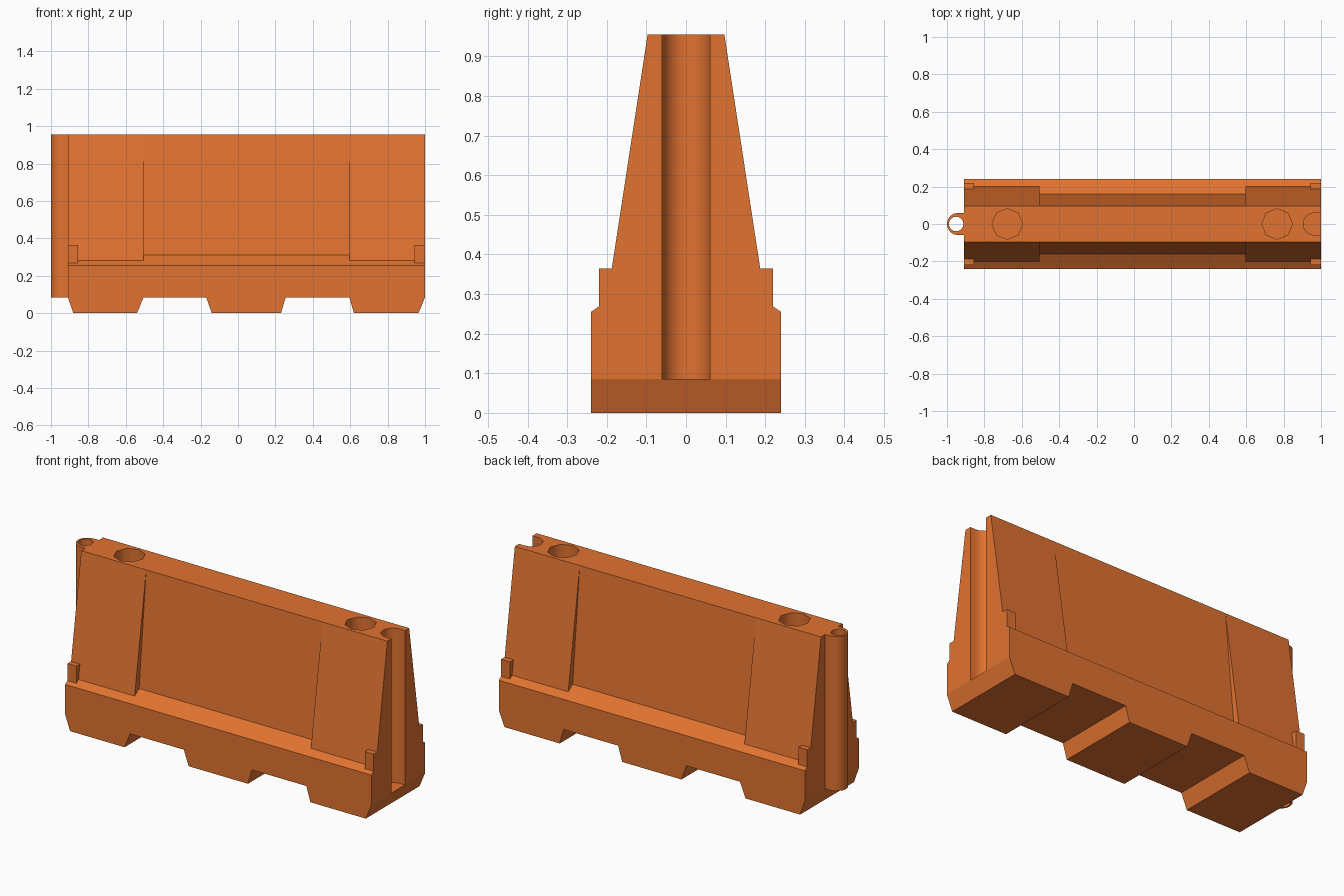
import bpy, bmesh, math

if "Cube" in bpy.data.objects:
    bpy.data.objects.remove(bpy.data.objects["Cube"])

orange = bpy.data.materials.new("barrier orange")
orange.diffuse_color = (0.75, 0.17, 0.03, 1)
orange.use_nodes = True
orange.node_tree.nodes["Principled BSDF"].inputs["Base Color"].default_value = orange.diffuse_color


def prism(pts, axis, lo, hi):
    """Extrude a 2D outline along an axis (x: yz outline, y: xz, z: xy)."""
    def place(p, t):
        return {"x": (t, p[0], p[1]), "y": (p[0], t, p[1]), "z": (p[0], p[1], t)}[axis]
    bm = bmesh.new()
    a = [bm.verts.new(place(p, lo)) for p in pts]
    b = [bm.verts.new(place(p, hi)) for p in pts]
    bm.faces.new(a)
    bm.faces.new(b[::-1])
    for i in range(len(pts)):
        j = (i + 1) % len(pts)
        bm.faces.new((a[i], b[i], b[j], a[j]))
    bm.normal_update()
    if bm.calc_volume(signed=True) < 0:
        bmesh.ops.reverse_faces(bm, faces=bm.faces[:])
    return bm


def make(name, bm):
    me = bpy.data.meshes.new(name)
    bm.to_mesh(me)
    bm.free()
    me.materials.append(orange)
    ob = bpy.data.objects.new(name, me)
    bpy.context.collection.objects.link(ob)
    return ob


def arc(cx, r, a0, a1, n):
    return [(cx + r * math.cos(math.radians(a0 + (a1 - a0) * i / n)),
             r * math.sin(math.radians(a0 + (a1 - a0) * i / n))) for i in range(n + 1)]


def cut(ob, cutter_bm):
    cutter = make("cutter", cutter_bm)
    cutter.hide_render = True
    mod = ob.modifiers.new("cut", "BOOLEAN")
    mod.operation, mod.solver, mod.object = "DIFFERENCE", "EXACT", cutter
    bpy.context.view_layer.objects.active = ob
    bpy.ops.object.modifier_apply(modifier=mod.name)
    bpy.data.objects.remove(cutter)


def smooth_round_walls(ob):
    """Smooth only the upright walls of the round holes, slot and post."""
    for p in ob.data.polygons:
        p.use_smooth = (abs(p.normal.z) < 0.01 and abs(p.normal.x) < 0.9999
                        and abs(p.center.y) < 0.083)


X0, X1, TOP, FOOT = -0.91, 1.0, 0.955, 0.085

# Main body: tapered cross-section run along the length
half = [(0.24, 0), (0.24, 0.255), (0.20, 0.2825), (0.097, TOP)]
body = make("barrier_body", prism(half + [(-y, z) for y, z in reversed(half)], "x", X0, X1))

# Forklift gaps and chamfered ends under the base
for bl, tl, tr, br in ((-0.54, -0.505, -0.17, -0.14), (0.23, 0.255, 0.595, 0.62)):
    cut(body, prism([(bl, -0.05), (bl, 0), (tl, FOOT), (tr, FOOT), (br, 0), (br, -0.05)],
                    "y", -0.4, 0.4))
for foot, end, out in ((-0.88, X0, -1.2), (0.965, X1, 1.2)):
    cut(body, prism([(foot, -0.05), (foot, 0), (end, FOOT), (out, FOOT), (out, -0.05)],
                    "y", -0.4, 0.4))
# Recessed middle panels, fading out towards the top edge
for s in (-1, 1):
    cut(body, prism([(s * 0.16, 0.31), (s * 0.097, TOP), (s * 0.097, 1.0), (s * 0.3, 1.0),
                     (s * 0.3, 0.2825), (s * 0.20, 0.2825)], "x", -0.505, 0.595))
# Octagonal filler holes in the top
for cx in (-0.677, 0.765):
    cut(body, prism(arc(cx, 0.082, 0, 315, 7), "z", TOP - 0.12, 1.1))
# Round-backed joining slot in the right end
cut(body, prism(arc(0.965, 0.06, 90, 270, 8) + [(1.1, -0.06), (1.1, 0.06)], "z", FOOT, 1.1))
smooth_round_walls(body)

# Hollow joining post on the left end
post = make("joining_post", prism(arc(-0.94, 0.06, 90, 270, 8) + [(X0, -0.06), (X0, 0.06)],
                                  "z", FOOT, TOP))
cut(post, prism(arc(-0.951, 0.039, 0, 337.5, 15), "z", -0.1, 1.1))
smooth_round_walls(post)

# Small tabs on the four lower corners
for s, side in ((-1, "front"), (1, "back")):
    for x, end in ((X0, "left"), (0.945, "right")):
        make(f"corner_tab_{side}_{end}",
             prism([(s * 0.18, 0.268), (s * 0.22, 0.268), (s * 0.22, 0.365), (s * 0.18, 0.365)],
                   "x", x, x + 0.055))
